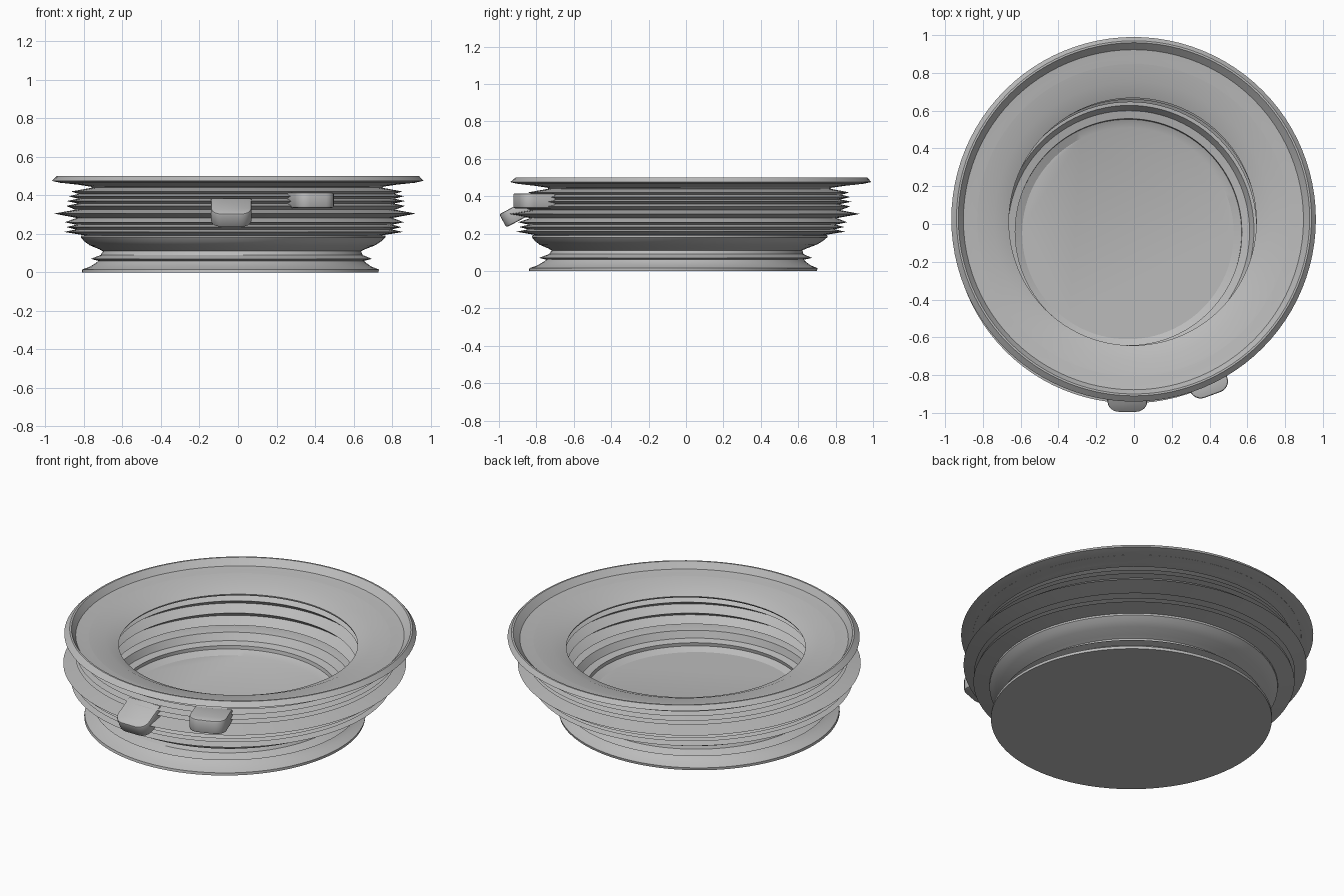
import bpy, bmesh, math
from mathutils import Vector, Matrix

cube = bpy.data.objects.get("Cube")
if cube:
    bpy.data.objects.remove(cube, do_unlink=True)

grey = bpy.data.materials.new("warm_grey")
grey.use_nodes = True
colour = (0.5, 0.5, 0.5, 1)
grey.diffuse_color = colour
grey.node_tree.nodes["Principled BSDF"].inputs["Base Color"].default_value = colour

SIDES = 96


def finish(name, bm, angle=25):
    bmesh.ops.recalc_face_normals(bm, faces=bm.faces[:])
    mesh = bpy.data.meshes.new(name)
    bm.to_mesh(mesh)
    bm.free()
    mesh.materials.append(grey)
    obj = bpy.data.objects.new(name, mesh)
    bpy.context.collection.objects.link(obj)
    bpy.ops.object.select_all(action="DESELECT")
    obj.select_set(True)
    bpy.context.view_layer.objects.active = obj
    bpy.ops.object.shade_smooth_by_angle(angle=math.radians(angle))
    return obj


def lean(z):
    """Axis of the leaning stack at height z."""
    return Vector((-0.04 + 0.08 * z, -0.07 + 0.2 * z, z))


def lathe(name, profile, closed=False):
    """Revolve (radius, height) points about the leaning axis; open ends get caps."""
    bm = bmesh.new()
    rings = []
    for r, z in profile:
        ring = []
        for i in range(SIDES):
            a = math.tau * i / SIDES
            ring.append(bm.verts.new(lean(z) + Vector((r * math.cos(a), r * math.sin(a), 0))))
        rings.append(ring)
    pairs = list(zip(rings, rings[1:]))
    if closed:
        pairs.append((rings[-1], rings[0]))
    else:
        bm.faces.new(rings[0])
        bm.faces.new(rings[-1])
    for low, high in pairs:
        for i in range(SIDES):
            j = (i + 1) % SIDES
            bm.faces.new((low[i], low[j], high[j], high[i]))
    return finish(name, bm)


# Foot: flared base with two stepped folds and a raised floor inside
lathe("base_foot", [
    (.77, 0), (.77, .015), (.73, .03), (.70, .05), (.69, .06), (.73, .07),
    (.68, .09), (.67, .11), (.69, .12), (.74, .14), (.77, .16), (.79, .18),
    (.79, .19), (.73, .2), (.66, .19), (.64, .15), (.60, .14), (.60, .12), (.56, .1)])

# Bellows: sharp stacked folds outside, softer folds inside
outer_folds = [(.88, .21), (.87, .235), (.88, .26), (.94, .305),
               (.88, .345), (.88, .37), (.87, .395), (.86, .42)]
bellows = [(.76, .19)]
for k, (r, z) in enumerate(outer_folds):
    bellows.append((r, z))
    if k + 1 < len(outer_folds):
        bellows.append((.82 if k != 3 else .83, (z + outer_folds[k + 1][1]) / 2))
bellows += [(.75, .44), (.70, .42)]
for k in range(6):
    bellows.append((.67 if k % 2 else .72, .40 - .035 * k))
lathe("bellows", bellows, closed=True)

# Dish: flared rim with a raised lip around a shallow funnel
lathe("rim_dish", [
    (.74, .425), (.76, .445), (.86, .46), (.92, .465), (.965, .475), (.94, .5),
    (.93, .5), (.90, .463), (.735, .445), (.655, .41), (.66, .40), (.71, .41)], closed=True)


def button(name, place, yaw, tilt):
    """Rounded tab whose local -y side faces outward."""
    bm = bmesh.new()
    bmesh.ops.create_cube(bm, size=1, matrix=Matrix.Diagonal((.21, .18, .08, 1)))
    front = [e for e in bm.edges if all(v.co.y < 0 for v in e.verts)
             and abs(e.verts[0].co.x - e.verts[1].co.x) < .01]
    bmesh.ops.bevel(bm, geom=front, offset=.06, segments=6, profile=.5, affect="EDGES")
    top = [e for e in bm.edges if abs(e.verts[0].co.z - e.verts[1].co.z) < .01]
    bmesh.ops.bevel(bm, geom=top, offset=.01, segments=2, profile=.5, affect="EDGES")
    obj = finish(name, bm, 40)
    obj.location = place
    obj.rotation_euler = (math.radians(tilt), 0, math.radians(yaw))


# Two tabs on the front
button("lower_button", (-.035, -.90, .31), 0, 28)
button("upper_button", (.385, -.82, .375), 20, 0)
